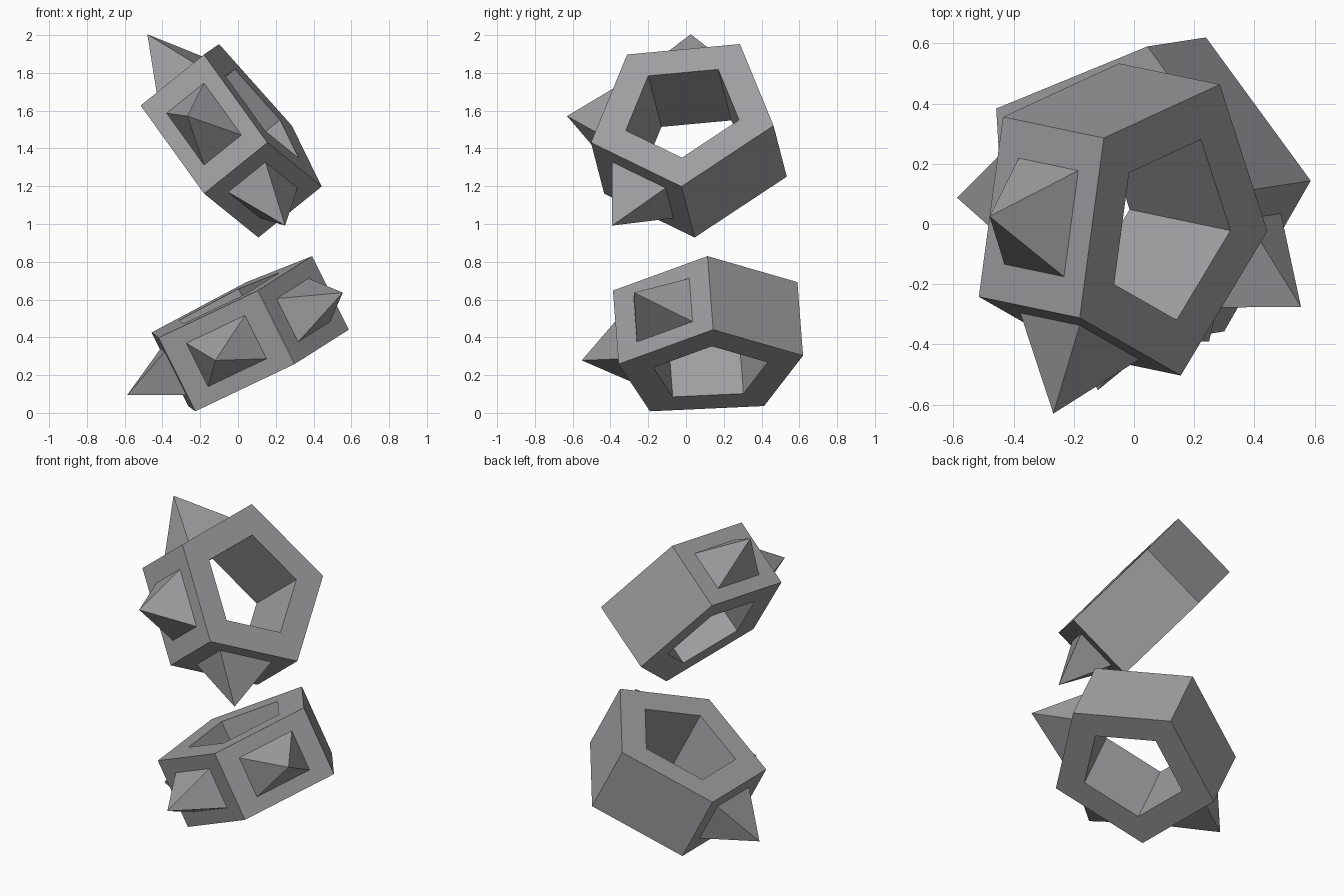
import bpy, bmesh, math
from mathutils import Vector

if "Cube" in bpy.data.objects:
    bpy.data.objects.remove(bpy.data.objects["Cube"])

RADIUS, INNER, HALF = 0.515, 0.62, 0.218     # outer radius, hole ratio, half width
SPIKE_BASE, SPIKE_HEIGHT = 0.59, 0.275

grey = bpy.data.materials.new("mid grey")
grey.diffuse_color = (0.35, 0.35, 0.36, 1)
grey.use_nodes = True
grey.node_tree.nodes["Principled BSDF"].inputs["Base Color"].default_value = grey.diffuse_color


def spiked_ring(name, centre, axis, toward):
    """Five-sided ring; 'toward' points at the middle one of its three spiked sides."""
    centre, n = Vector(centre), Vector(axis).normalized()
    u = Vector(toward)
    u = (u - n * u.dot(n)).normalized()
    v = n.cross(u)
    bm = bmesh.new()

    def loop(radius, offset):
        angles = [math.radians(72 * i - 36) for i in range(5)]
        return [bm.verts.new(centre + n * offset
                             + (u * math.cos(a) + v * math.sin(a)) * radius)
                for a in angles]

    # Cross-section corners, swept around the five sides
    section = [loop(RADIUS, -HALF), loop(RADIUS, HALF),
               loop(RADIUS * INNER, HALF), loop(RADIUS * INNER, -HALF)]
    outer = []
    for i in range(5):
        j = (i + 1) % 5
        for k in range(4):
            a, b = section[k], section[(k + 1) % 4]
            face = bm.faces.new((a[i], a[j], b[j], b[i]))
            if k == 0:
                outer.append(face)
    bmesh.ops.recalc_face_normals(bm, faces=bm.faces[:])

    # Pyramid spikes on three neighbouring outer sides
    spiked = [outer[4], outer[0], outer[1]]
    for face in bmesh.ops.extrude_discrete_faces(bm, faces=spiked)["faces"]:
        mid = face.calc_center_median()
        out = mid - centre
        out.normalize()
        for vert in face.verts:
            vert.co = mid + (vert.co - mid) * SPIKE_BASE
        tip = bmesh.ops.poke(bm, faces=[face])["verts"][0]
        tip.co = mid + out * SPIKE_HEIGHT
    bmesh.ops.recalc_face_normals(bm, faces=bm.faces[:])

    mesh = bpy.data.meshes.new(name)
    bm.to_mesh(mesh)
    bm.free()
    mesh.materials.append(grey)
    obj = bpy.data.objects.new(name, mesh)
    bpy.context.collection.objects.link(obj)


spiked_ring("upper_spiked_ring", (-0.047, 0.017, 1.465),
            (0.335, -0.07, 0.27), (-0.328, -0.94, 0.15))
spiked_ring("lower_spiked_ring", (0.03, 0.111, 0.404),
            (-0.195, -0.03, 0.39), (-0.21, -0.955, -0.195))
